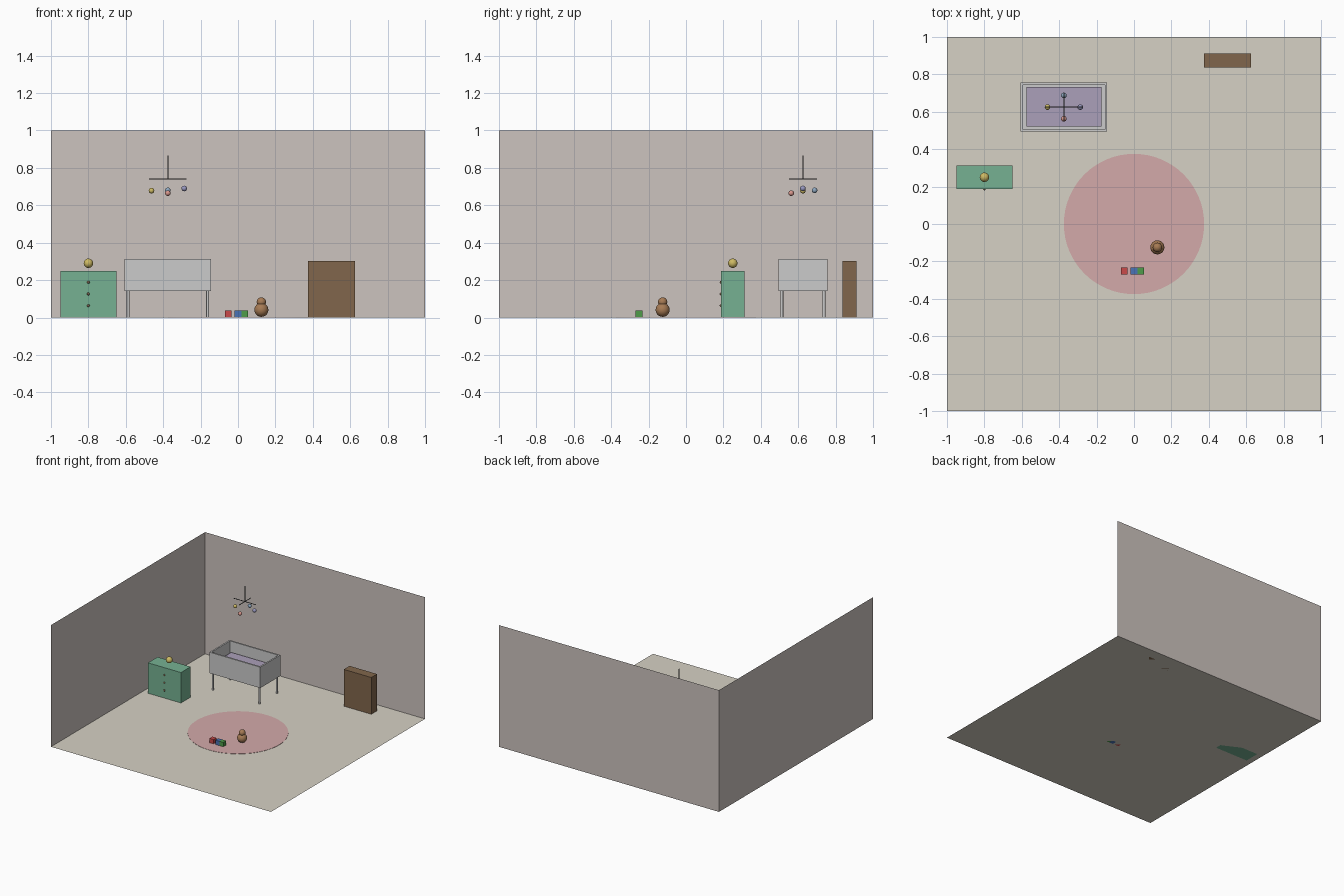
import bpy
from math import pi

if "Cube" in bpy.data.objects:
    bpy.data.objects.remove(bpy.data.objects["Cube"])


def mat(name, rgb):
    m = bpy.data.materials.new(name)
    m.diffuse_color = (*[(c / 255) ** 2.2 for c in rgb], 1)
    m.use_nodes = True
    m.node_tree.nodes["Principled BSDF"].inputs["Base Color"].default_value = m.diffuse_color
    return m


FLOOR = mat("floor_beige", (213, 208, 195))
WALL = mat("wall_pale", (203, 194, 189))
PINK = mat("rug_pink", (210, 168, 168))
GREEN = mat("dresser_green", (117, 176, 145))
BROWN = mat("wood_brown", (128, 102, 77))
WHITE = mat("crib_white", (212, 213, 210))
PURPLE = mat("mattress_purple", (170, 158, 184))
TAN = mat("toy_tan", (165, 122, 85))
YELLOW = mat("yellow", (205, 185, 100))
DARK = mat("dark_metal", (90, 90, 90))


def finish(name, material):
    o = bpy.context.object
    o.name = name
    o.data.materials.append(material)
    return o


def box(name, center, size, material):
    bpy.ops.mesh.primitive_cube_add(size=1, location=center)
    o = finish(name, material)
    o.scale = size
    bpy.ops.object.transform_apply(location=False, rotation=False)
    return o


def ball(name, center, r, material, seg=24):
    bpy.ops.mesh.primitive_uv_sphere_add(segments=seg, ring_count=seg // 2, radius=r, location=center)
    bpy.ops.object.shade_smooth()
    return finish(name, material)


def rod(name, center, r, depth, material, rot=(0, 0, 0), seg=16):
    bpy.ops.mesh.primitive_cylinder_add(vertices=seg, radius=r, depth=depth, location=center, rotation=rot)
    bpy.ops.object.shade_smooth_by_angle()
    return finish(name, material)


def plane(name, center, sx, sy, material, rot=(0, 0, 0)):
    bpy.ops.mesh.primitive_plane_add(size=1, location=center, rotation=rot)
    o = finish(name, material)
    o.scale = (sx, sy, 1)
    return o


# Room shell: floor, back wall and left wall
plane("floor", (0, 0, 0), 2, 2, FLOOR)
plane("back_wall", (0, 1, 0.5), 2, 1, WALL, (pi / 2, 0, 0))
plane("left_wall", (-1, 0, 0.5), 1, 2, WALL, (0, pi / 2, 0))

# Round rug
rod("rug", (0, 0, 0.002), 0.375, 0.002, PINK, seg=64)

# Dresser with three knobs and a night light
box("dresser", (-0.8, 0.25, 0.125), (0.3, 0.125, 0.25), GREEN)
for i, z in enumerate((0.0635, 0.126, 0.1885)):
    ball(f"dresser_knob_{i}", (-0.8, 0.1875, z), 0.0075, BROWN, 16)
ball("night_light", (-0.8, 0.25, 0.29), 0.025, YELLOW)

# Crib: panels, base, mattress and legs
CX, CY = -0.375, 0.625
for s, side in ((-1, "front"), (1, "back")):
    box(f"crib_{side}_panel", (CX, CY + s * 0.125, 0.2265), (0.4625, 0.0125, 0.172), WHITE)
for s, side in ((-1, "left"), (1, "right")):
    box(f"crib_{side}_panel", (CX + s * 0.225, CY, 0.2265), (0.0125, 0.2375, 0.172), WHITE)
    for t, end in ((-1, "front"), (1, "back")):
        rod(f"crib_{end}_{side}_leg", (CX + s * 0.2125, CY + t * 0.1125, 0.0725), 0.0075, 0.145, WHITE)
box("crib_base", (CX, CY, 0.1475), (0.4375, 0.2375, 0.012), WHITE)
box("mattress", (CX, CY + 0.002, 0.19), (0.4, 0.2125, 0.075), PURPLE)

# Hanging mobile above the crib
rod("mobile_rod", (CX, CY, 0.8025), 0.003, 0.125, DARK)
rod("mobile_long_bar", (CX, CY, 0.74), 0.0028, 0.2, DARK, (0, pi / 2, 0))
rod("mobile_short_bar", (CX, CY, 0.74), 0.0028, 0.15, DARK, (pi / 2, 0, 0))
BLUE_PALE = mat("pale_blue", (140, 165, 190))
LILAC = mat("lilac", (150, 150, 190))
ROSE = mat("rose", (215, 150, 140))
for i, (dx, dy, z, m) in enumerate(((-0.0875, 0, 0.678, YELLOW), (0.0875, 0, 0.69, LILAC),
                                    (0, -0.0625, 0.665, ROSE), (0, 0.0625, 0.68, BLUE_PALE))):
    ball(f"mobile_ball_{i}", (CX + dx, CY + dy, z), 0.015, m, 16)

# Cabinet by the back wall
box("cabinet", (0.5, 0.875, 0.151), (0.25, 0.075, 0.302), BROWN)

# Stuffed toy
ball("toy_body", (0.125, -0.125, 0.041), 0.0375, TAN)
ball("toy_head", (0.125, -0.125, 0.083), 0.025, TAN)

# Toy blocks
for name, x, rgb in (("red", -0.0525, (200, 75, 75)), ("blue", 0, (75, 115, 180)), ("green", 0.0365, (80, 155, 75))):
    box(f"{name}_block", (x, -0.25, 0.01925), (0.0365, 0.0375, 0.0385), mat(f"block_{name}", rgb))
